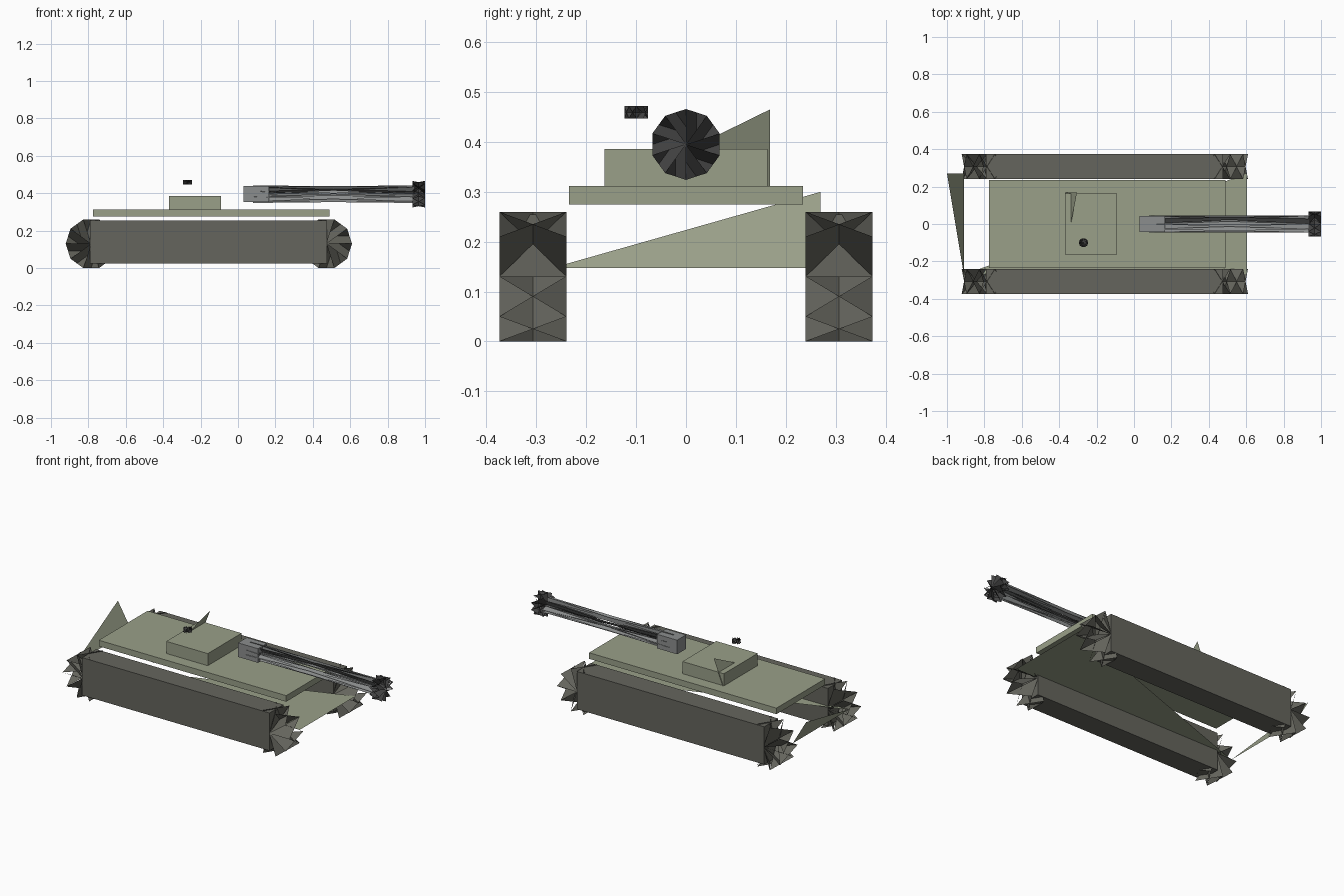
import bpy
from math import sin, cos, pi
from mathutils import Vector

if "Cube" in bpy.data.objects:
    bpy.data.objects.remove(bpy.data.objects["Cube"])


def material(name, rgb):
    m = bpy.data.materials.new(name)
    m.diffuse_color = (*rgb, 1)
    m.use_nodes = True
    m.node_tree.nodes["Principled BSDF"].inputs["Base Color"].default_value = m.diffuse_color
    return m


green = material("armour_green", (0.32, 0.35, 0.25))
dark = material("track_grey", (0.13, 0.13, 0.11))
black = material("dark_metal", (0.06, 0.06, 0.06))
steel = material("gun_steel", (0.26, 0.27, 0.27))


def mesh(name, verts, faces, mat):
    me = bpy.data.meshes.new(name)
    me.from_pydata(verts, [], faces)
    me.materials.append(mat)
    ob = bpy.data.objects.new(name, me)
    bpy.context.collection.objects.link(ob)
    return ob


def box(name, x, y, z, mat):
    v = [(a, b, c) for a in x for b in y for c in z]
    f = [(0, 1, 3, 2), (4, 6, 7, 5), (0, 4, 5, 1), (2, 3, 7, 6), (0, 2, 6, 4), (1, 5, 7, 3)]
    return mesh(name, v, f, mat)


def star_drum(name, p, q, r, mat, u, w, n=10):
    """Spiky drum: a twisted fan from each end centre to the two rims."""
    p, q, u, w = map(Vector, (p, q, u, w))
    ring = [r * (cos(2 * pi * i / n) * u + sin(2 * pi * i / n) * w) for i in range(n)]
    verts = [p, q] + [p + d for d in ring] + [q + d for d in ring]
    faces = []
    for i in range(n):
        j = (i + 1) % n
        faces += [(0, 2 + i, 2 + n + j), (1, 2 + n + i, 2 + j)]
    return mesh(name, verts, faces, mat)


X, Y, Z = (1, 0, 0), (0, 1, 0), (0, 0, 1)

# Tracks with spiked end drums
for side, s in (("right", -1), ("left", 1)):
    ys = sorted((0.24 * s, 0.374 * s))
    box(side + "_track", (-0.79, 0.475), ys, (0.025, 0.255), dark)
    for end, cx in (("rear", -0.785), ("front", 0.473)):
        star_drum(f"{side}_{end}_track_drum", (cx, ys[0], 0.13), (cx, ys[1], 0.13),
                  0.1365, dark, X, Z)

# Hull: belly and sloped tail plates
mesh("belly_plate", [(-0.91, -0.27, 0.147), (0.605, -0.27, 0.147), (0.605, 0.27, 0.147)],
     [(0, 2, 1)], green)
mesh("tail_plate", [(-0.91, -0.27, 0.147), (-0.91, 0.27, 0.147), (-1.0, 0.27, 0.30)],
     [(0, 1, 2)], green)
box("deck", (-0.775, 0.49), (-0.235, 0.235), (0.275, 0.312), green)

# Turret
box("turret", (-0.37, -0.09), (-0.163, 0.163), (0.312, 0.386), green)
mesh("turret_back_plate", [(-0.37, -0.168, 0.30), (-0.37, 0.168, 0.30), (-0.305, 0.168, 0.465)],
     [(0, 1, 2)], green)
star_drum("hatch", (-0.27, -0.1, 0.447), (-0.27, -0.1, 0.472), 0.025, black, X, Y)

# Gun
box("gun_mount", (0.03, 0.165), (-0.043, 0.043), (0.352, 0.438), steel)
star_drum("barrel", (0.08, 0, 0.395), (0.94, 0, 0.395), 0.047, steel, Z, Y)
star_drum("muzzle", (0.932, 0, 0.395), (1.0, 0, 0.395), 0.071, black, Z, Y)
